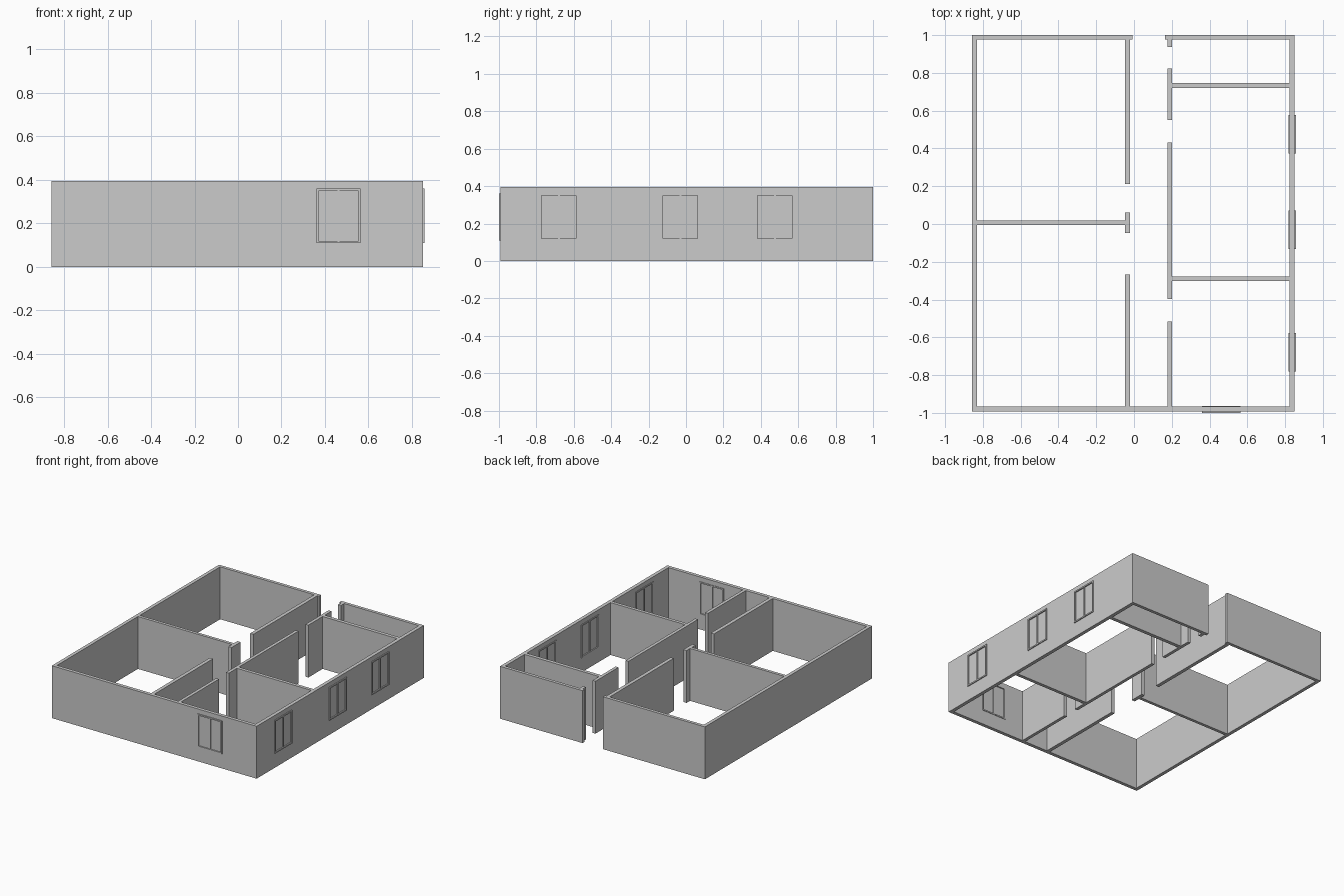
import bpy

if "Cube" in bpy.data.objects:
    bpy.data.objects.remove(bpy.data.objects["Cube"])

H = 0.395                      # wall height
X0, X1, Y0, Y1 = -0.858, 0.851, -0.993, 1.0
WZ0, WZ1 = 0.11, 0.36          # window sill and head


def box(name, x0, x1, y0, y1, z0=0.0, z1=H):
    bpy.ops.mesh.primitive_cube_add(
        size=1, location=((x0 + x1) / 2, (y0 + y1) / 2, (z0 + z1) / 2))
    ob = bpy.context.object
    ob.name = name
    ob.scale = (x1 - x0, y1 - y0, z1 - z0)
    bpy.ops.object.transform_apply(location=False, rotation=False, scale=True)
    return ob


# outer walls (open doorway in the back wall)
box("left_wall", X0, -0.832, Y0, Y1)
right_wall = box("right_wall", 0.824, X1, Y0, Y1)
front_wall = box("front_wall", -0.832, 0.824, Y0, -0.967)
box("back_wall_left", -0.832, -0.008, 0.976, Y1)
box("back_wall_right", 0.163, 0.824, 0.976, Y1)

# corridor walls, broken by door gaps
for i, (a, b) in enumerate([(-0.967, -0.268), (-0.047, 0.06), (0.213, 0.976)]):
    box(f"corridor_left_{i}", -0.047, -0.02, a, b)
for i, (a, b) in enumerate([(-0.967, -0.515), (-0.398, 0.432),
                            (0.55, 0.824), (0.938, 0.976)]):
    box(f"corridor_right_{i}", 0.178, 0.202, a, b)

# room dividers
box("left_divider", -0.832, -0.047, -0.004, 0.019)
box("right_divider_back", 0.202, 0.824, 0.72, 0.747)
box("right_divider_front", 0.202, 0.824, -0.302, -0.277)


def window(name, wall, centre, side):
    """Two-sash window set through a wall; side=True for the right wall."""
    d0, d1 = (0.819, 0.858) if side else (-1.0, -0.963)
    bar = 0.010

    def part(label, a, b, z0, z1, p=0.0):
        a, b = centre + a, centre + b
        if side:
            return box(name + label, d0 + p, d1 - p, a, b, z0, z1)
        return box(name + label, a, b, d0 + p, d1 - p, z0, z1)

    # opening
    cutter = part("_cutter", -0.102, 0.102, WZ0, WZ1, -0.02)
    cutter.hide_render = True
    cutter.hide_set(True)
    mod = wall.modifiers.new(name, 'BOOLEAN')
    mod.operation = 'DIFFERENCE'
    mod.solver = 'EXACT'
    mod.object = cutter
    # frame, mullion and panes
    part("_jamb_a", -0.102, -0.102 + bar, WZ0, WZ1)
    part("_jamb_b", 0.102 - bar, 0.102, WZ0, WZ1)
    part("_sill", -0.102 + bar, 0.102 - bar, WZ0, WZ0 + bar)
    part("_head", -0.102 + bar, 0.102 - bar, WZ1 - bar, WZ1)
    part("_mullion", -bar / 2, bar / 2, WZ0 + bar, WZ1 - bar, 0.003)
    part("_pane_a", -0.102 + bar, -bar / 2, WZ0 + bar, WZ1 - bar, 0.009)
    part("_pane_b", bar / 2, 0.102 - bar, WZ0 + bar, WZ1 - bar, 0.009)


for i, y in enumerate([0.475, -0.03, -0.68]):
    window(f"side_window_{i}", right_wall, y, True)
window("front_window", front_wall, 0.462, False)
